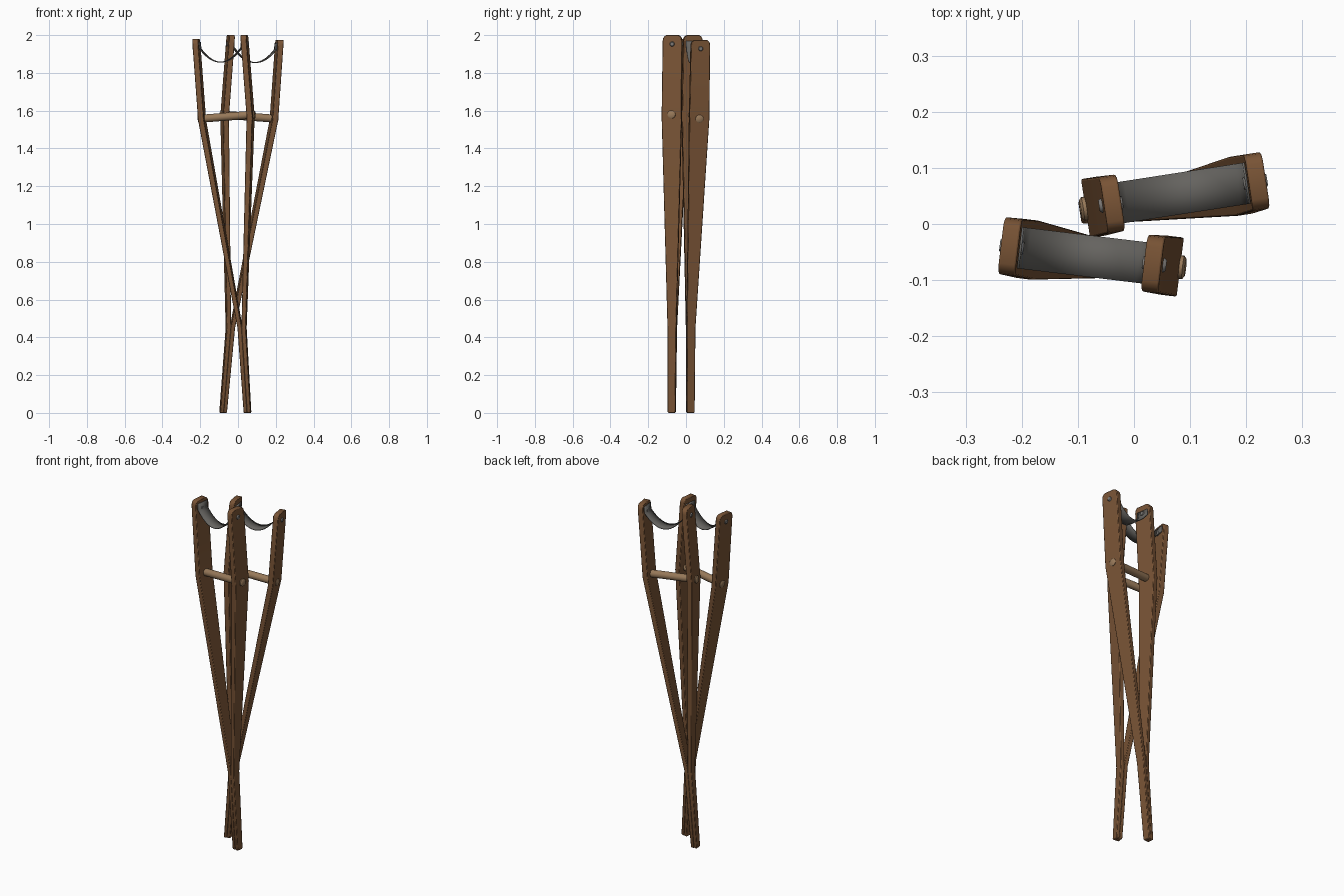
import bpy, bmesh, math
from mathutils import Vector

if "Cube" in bpy.data.objects:
    bpy.data.objects.remove(bpy.data.objects["Cube"])


def material(name, rgb):
    m = bpy.data.materials.new(name)
    m.diffuse_color = (*rgb, 1)
    m.use_nodes = True
    m.node_tree.nodes["Principled BSDF"].inputs["Base Color"].default_value = m.diffuse_color
    return m


WOOD = material("brown wood", (0.19, 0.088, 0.036))
PALE = material("pale wood", (0.31, 0.19, 0.10))
LEATHER = material("grey leather", (0.13, 0.125, 0.115))
METAL = material("grey metal", (0.20, 0.19, 0.18))


def finish(bm, name, mat):
    bmesh.ops.recalc_face_normals(bm, faces=bm.faces)
    me = bpy.data.meshes.new(name)
    bm.to_mesh(me)
    bm.free()
    ob = bpy.data.objects.new(name, me)
    bpy.context.collection.objects.link(ob)
    me.materials.append(mat)
    return ob


def smooth(ob):
    bpy.ops.object.select_all(action='DESELECT')
    ob.select_set(True)
    bpy.context.view_layer.objects.active = ob
    bpy.ops.object.shade_smooth_by_angle(angle=math.radians(40))


def rail(name, path, u):
    # board lofted through rectangular sections, with a rounded top end
    v = Vector((-u.y, u.x, 0))
    top, bend = Vector(path[0]), Vector(path[1])
    sections = []
    for drop, f in ((0, 0.62), (0.006, 0.82), (0.016, 0.95), (0.03, 1.0)):
        c = top.lerp(bend, drop / (top.z - bend.z))
        sections.append((c, 0.102 * f, 0.031))
    sections.append((bend, 0.106, 0.031))
    sections.append((Vector(path[2]), 0.046, 0.023))
    foot = Vector(path[3])
    sections.append((foot + Vector((0, 0, 0.006)), 0.040, 0.019))
    sections.append((foot, 0.034, 0.016))
    bm = bmesh.new()
    rings = []
    for c, w, t in sections:
        rings.append([bm.verts.new(c + u * (a * t / 2) + v * (b * w / 2))
                      for a, b in ((-1, -1), (1, -1), (1, 1), (-1, 1))])
    for r, s in zip(rings, rings[1:]):
        for i in range(4):
            bm.faces.new((r[i], r[(i + 1) % 4], s[(i + 1) % 4], s[i]))
    bm.faces.new(rings[0])
    bm.faces.new(rings[-1])
    ob = finish(bm, name, WOOD)
    b = ob.modifiers.new("soft edges", 'BEVEL')
    b.width, b.segments, b.limit_method = 0.003, 2, 'ANGLE'
    b.angle_limit = math.radians(50)
    smooth(ob)


def rod(name, a, b, radius, mat, sides=20):
    # round bar from a to b with slightly domed ends
    d = (b - a).normalized()
    p = d.cross(Vector((0, 0, 1))).normalized()
    q = d.cross(p)
    n = (b - a).length
    bm = bmesh.new()
    e = min(0.004, n / 3)
    rings = []
    for s, r in ((0, 0.75), (e, 1), (n - e, 1), (n, 0.75)):
        rings.append([bm.verts.new(a + d * s + (p * math.cos(k) + q * math.sin(k)) * radius * r)
                      for k in (2 * math.pi * i / sides for i in range(sides))])
    for r, s in zip(rings, rings[1:]):
        for i in range(sides):
            j = (i + 1) % sides
            bm.faces.new((r[i], r[j], s[j], s[i]))
    bm.faces.new(rings[0])
    bm.faces.new(rings[-1])
    smooth(finish(bm, name, mat))


def sling(name, a, b, u):
    # sagging strap with an upright flap against each rail
    v = Vector((-u.y, u.x, 0))
    n = 20
    pts = [a + Vector((0, 0, 0.035)) - u * 0.002]
    for i in range(n + 1):
        t = i / n
        p = a.lerp(b, t)
        p.z -= 0.075 * (1 - (2 * t - 1) ** 2)
        pts.append(p)
    pts.append(b + Vector((0, 0, 0.035)) + u * 0.002)
    bm = bmesh.new()
    rows = [[bm.verts.new(p + v * (0.037 * k)) for k in (-1, 0, 1)] for p in pts]
    for r, s in zip(rows, rows[1:]):
        for k in range(2):
            bm.faces.new((r[k], r[k + 1], s[k + 1], s[k]))
    ob = finish(bm, name, LEATHER)
    m = ob.modifiers.new("thickness", 'SOLIDIFY')
    m.thickness, m.offset = 0.004, 0
    smooth(ob)


def crutch(side, outer, inner):
    o = [Vector(p) for p in outer]
    i = [Vector(p) for p in inner]
    u = i[0] - o[0]
    u.z = 0
    u.normalize()
    rail(side + "_outer_rail", o, u)
    rail(side + "_inner_rail", i, u)
    # hand grip through both rails
    g0, g1 = o[1].copy(), i[1].copy()
    g0.z += 0.008
    g1.z += 0.008
    d = (g1 - g0).normalized()
    rod(side + "_hand_grip", g0 - d * 0.022, g1 + d * 0.025, 0.021, PALE)
    # arm sling
    s0 = o[0].lerp(o[1], 0.12) + u * 0.018
    s1 = i[0].lerp(i[1], 0.15) - u * 0.018
    sling(side + "_arm_sling", s0, s1, u)
    # sling bolts
    for tag, r, k in (("outer", o, -1), ("inner", i, 1)):
        c = r[0].lerp(r[1], 0.11)
        rod(side + "_" + tag + "_bolt", c - u * k * 0.022, c + u * k * 0.021, 0.013, METAL, 14)


# path points per rail: top, bend, junction, foot
crutch("front",
       [(-0.222, -0.040, 1.98), (-0.190, -0.045, 1.55), (0.011, -0.071, 0.45), (0.041, -0.074, 0)],
       [(0.033, -0.071, 2.0), (0.067, -0.075, 1.57), (0.032, -0.074, 0.45), (0.059, -0.076, 0)])
crutch("back",
       [(0.220, 0.076, 1.975), (0.190, 0.069, 1.55), (-0.030, 0.026, 0.45), (-0.070, 0.025, 0)],
       [(-0.038, 0.036, 2.0), (-0.071, 0.030, 1.57), (-0.051, 0.023, 0.45), (-0.087, 0.022, 0)])
